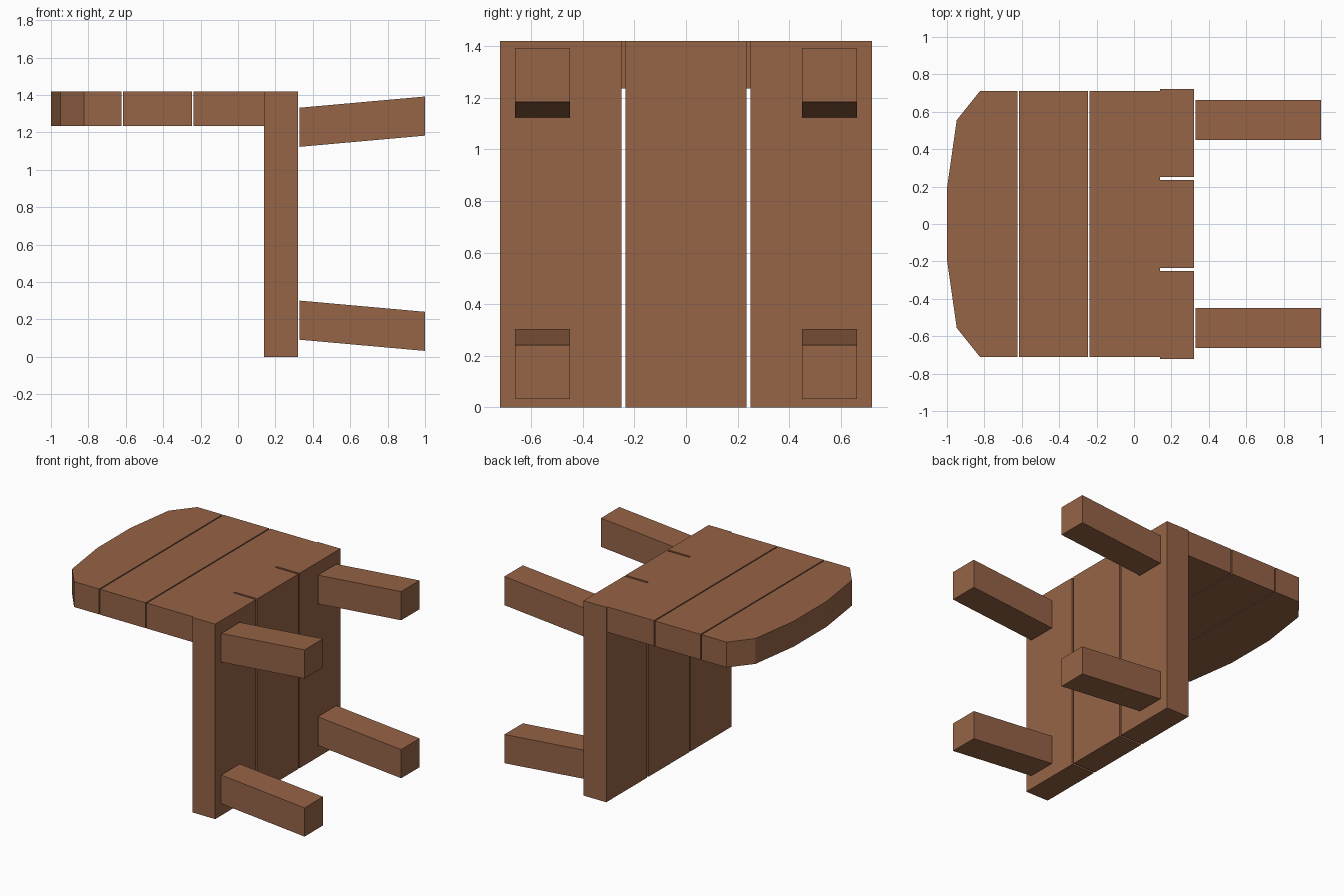
import bpy

if "Cube" in bpy.data.objects:
    bpy.data.objects.remove(bpy.data.objects["Cube"])

wood = bpy.data.materials.new("brown wood")
wood.diffuse_color = (0.305, 0.125, 0.061, 1)
wood.use_nodes = True
wood.node_tree.nodes["Principled BSDF"].inputs["Base Color"].default_value = wood.diffuse_color


def prism(name, outline, axis, lo, hi):
    """Extrude a 2D outline along axis: 'z' uses (x, y) points, 'y' uses (x, z)."""
    n = len(outline)

    def place(p, t):
        return (p[0], p[1], t) if axis == 'z' else (p[0], t, p[1])

    verts = [place(p, lo) for p in outline] + [place(p, hi) for p in outline]
    faces = [tuple(reversed(range(n))), tuple(range(n, 2 * n))]
    faces += [(i, (i + 1) % n, n + (i + 1) % n, n + i) for i in range(n)]
    if axis == 'y':  # swapping y and z mirrors the winding
        faces = [tuple(reversed(f)) for f in faces]
    mesh = bpy.data.meshes.new(name)
    mesh.from_pydata(verts, [], faces)
    mesh.materials.append(wood)
    obj = bpy.data.objects.new(name, mesh)
    bpy.context.collection.objects.link(obj)
    return obj


def rect(x0, x1, y0, y1):
    return [(x0, y0), (x1, y0), (x1, y1), (x0, y1)]


TOP = 1.42

# The chair lies on its back edge: the seat is a wall of three upright planks
for i, y in enumerate((-0.4855, 0, 0.4855)):
    prism(f"seat_plank_{i + 1}", rect(0.138, 0.321, y - 0.235, y + 0.235), 'z', 0, TOP)

# Backrest: two straight planks and a rounded end plank
for i, (x0, x1) in enumerate(((-0.239, 0.138), (-0.614, -0.247))):
    prism(f"backrest_plank_{i + 1}", rect(x0, x1, -0.71, 0.71), 'z', 1.235, TOP)
curve = [(-0.622, 0.71), (-0.824, 0.71), (-0.948, 0.555), (-1.0, 0.19)]
outline = curve + [(x, -y) for x, y in reversed(curve)]
prism("backrest_rounded_end", outline, 'z', 1.235, TOP)

# Four splayed legs with upright ends
for level, z_in, z_out in (("lower", 0.092, 0.032), ("upper", 1.123, 1.183)):
    side = [(0.328, z_in), (1.0, z_out), (1.0, z_out + 0.209), (0.328, z_in + 0.209)]
    for name, y in (("front", -0.556), ("back", 0.556)):
        prism(f"{level}_{name}_leg", side, 'y', y - 0.106, y + 0.106)
